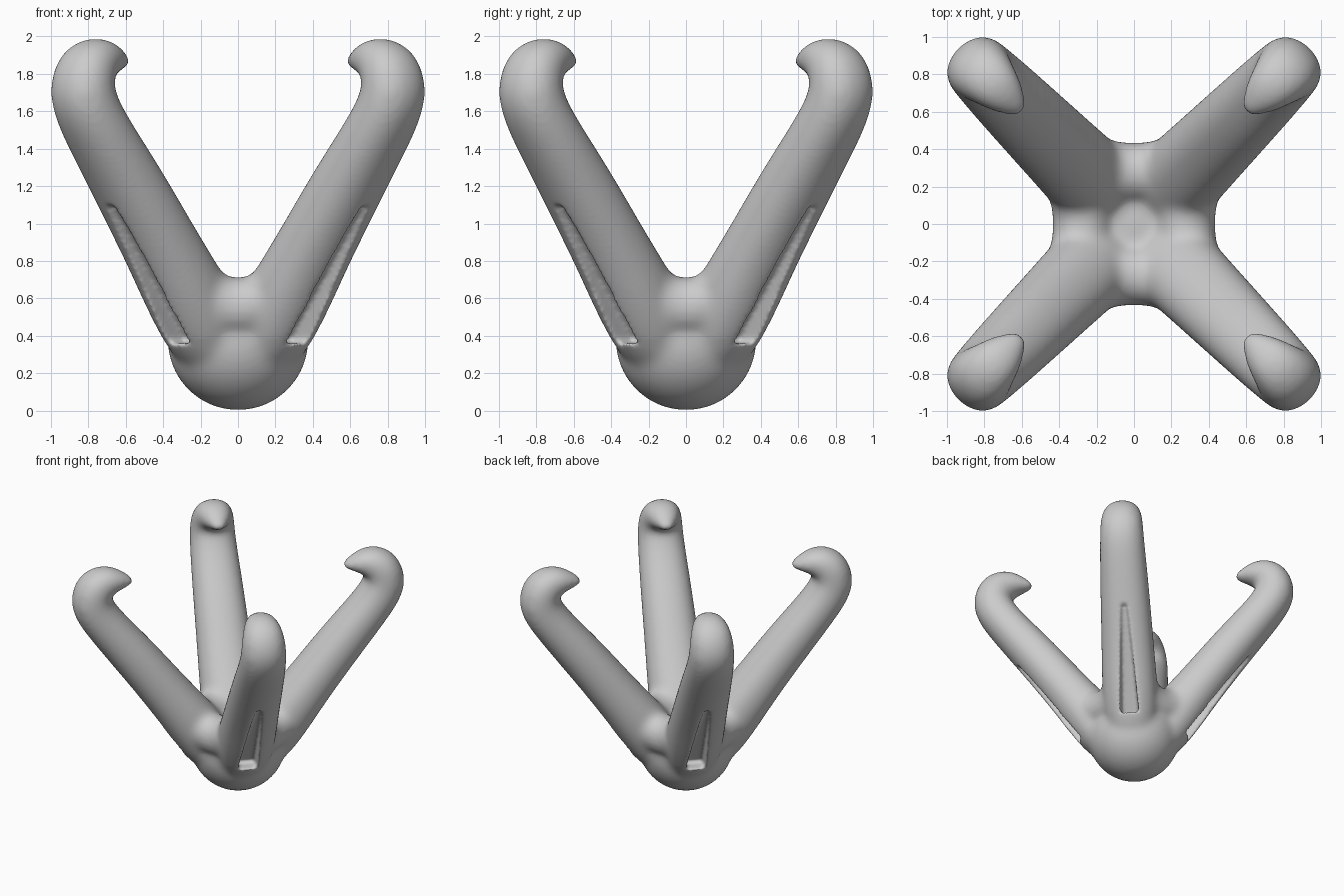
import bpy, bmesh, math
from mathutils import Vector, Matrix

if "Cube" in bpy.data.objects:
    bpy.data.objects.remove(bpy.data.objects["Cube"])

SIDES = 20
ANGLES = [math.radians(45 + 90 * k) for k in range(4)]

# Arm stations in its own plane: outer r, outer z, inner r, inner z, half width
ARM = [(.28, .12, -.05, .38, .20), (.52, .42, .10, .62, .24),
       (.69, .70, .37, .92, .225), (.97, 1.09, .676, 1.31, .21),
       (1.20, 1.40, .92, 1.58, .195), (1.305, 1.56, 1.0, 1.70, .185),
       (1.35, 1.72, 1.02, 1.75, .18), (1.29, 1.90, 1.01, 1.765, .17),
       (1.17, 1.985, .99, 1.78, .15), (1.05, 2.0, .95, 1.80, .125),
       (.94, 1.96, .90, 1.82, .09), (.83, 1.88, .825, 1.84, .03)]


def power(v, e=2 / 2.2):
    return math.copysign(abs(v) ** e, v)


def skin(bm, rings):
    # Closed tube through equal rings of points
    rings = [[bm.verts.new(p) for p in ring] for ring in rings]
    n = len(rings[0])
    for a, b in zip(rings, rings[1:]):
        for k in range(n):
            j = (k + 1) % n
            bm.faces.new((a[k], a[j], b[j], b[k]))
    bm.faces.new(rings[0][::-1])
    bm.faces.new(rings[-1])


def add_arm(bm, rot):
    rings = []
    for ro, zo, ri, zi, w in ARM:
        mid = Vector(((ro + ri) / 2, 0, (zo + zi) / 2))
        half = Vector(((ro - ri) / 2, 0, (zo - zi) / 2))
        ts = [2 * math.pi * k / SIDES for k in range(SIDES)]
        rings.append([rot @ (mid + half * power(math.cos(t)) + Vector((0, w * power(math.sin(t)), 0)))
                      for t in ts])
    skin(bm, rings)


def add_web(bm, rot):
    # Sagging tube running down one arm and up the next
    a, c, b = Vector((.42, .42, .88)), Vector((.13, 0, .22)), Vector((.42, -.42, .88))
    rings = []
    for i in range(17):
        t = i / 16
        p = a * (1 - t) ** 2 + c * 2 * t * (1 - t) + b * t * t
        d = ((c - a) * (1 - t) + (b - c) * t).normalized()
        u = Vector((1, 0, 0))
        u = (u - d * u.dot(d)).normalized()
        v = d.cross(u)
        rad = .13 + .035 * math.sin(math.pi * t)
        rings.append([rot @ (p + (u * math.cos(s) + v * math.sin(s)) * rad)
                      for s in (2 * math.pi * k / 16 for k in range(16))])
    skin(bm, rings)


def finish(bm, name):
    bmesh.ops.recalc_face_normals(bm, faces=bm.faces[:])
    me = bpy.data.meshes.new(name)
    bm.to_mesh(me)
    bm.free()
    ob = bpy.data.objects.new(name, me)
    bpy.context.collection.objects.link(ob)
    return ob


# Claw: four hooked arms, webs between them and a round base
bm = bmesh.new()
for a in ANGLES:
    add_arm(bm, Matrix.Rotation(a, 3, 'Z'))
    add_web(bm, Matrix.Rotation(a + math.pi / 4, 3, 'Z'))
ball = bmesh.ops.create_uvsphere(bm, u_segments=40, v_segments=24, radius=.38)['verts']
for v in ball:
    v.co.z = .38 + v.co.z * (.62 if v.co.z > 0 else 1)
claw = finish(bm, "four_arm_claw")

# Tapered grooves on the outside of each arm
bm = bmesh.new()
for a in ANGLES:
    rot = Matrix.Rotation(a, 3, 'Z')
    vs = [bm.verts.new(rot @ Vector((r, s * w, z)))
          for r, z, w in ((.94, 1.10, .02), (1.0, 1.10, .03), (.75, .36, .10), (.31, .36, .07))
          for s in (-1, 1)]
    bmesh.ops.convex_hull(bm, input=vs)
cutter = finish(bm, "groove_cutter")
cutter.hide_render = True
cutter.hide_viewport = True


# Blend everything into one smooth skin
def blend(voxel, loops):
    r = claw.modifiers.new("blend", 'REMESH')
    r.mode = 'VOXEL'
    r.voxel_size = voxel
    r.use_smooth_shade = True
    s = claw.modifiers.new("soften", 'SMOOTH')
    s.factor = .5
    s.iterations = loops


sub = claw.modifiers.new("round", 'SUBSURF')
sub.levels = sub.render_levels = 2
blend(.02, 18)
cut = claw.modifiers.new("grooves", 'BOOLEAN')
cut.operation = 'DIFFERENCE'
cut.solver = 'EXACT'
cut.object = cutter
blend(.016, 5)
